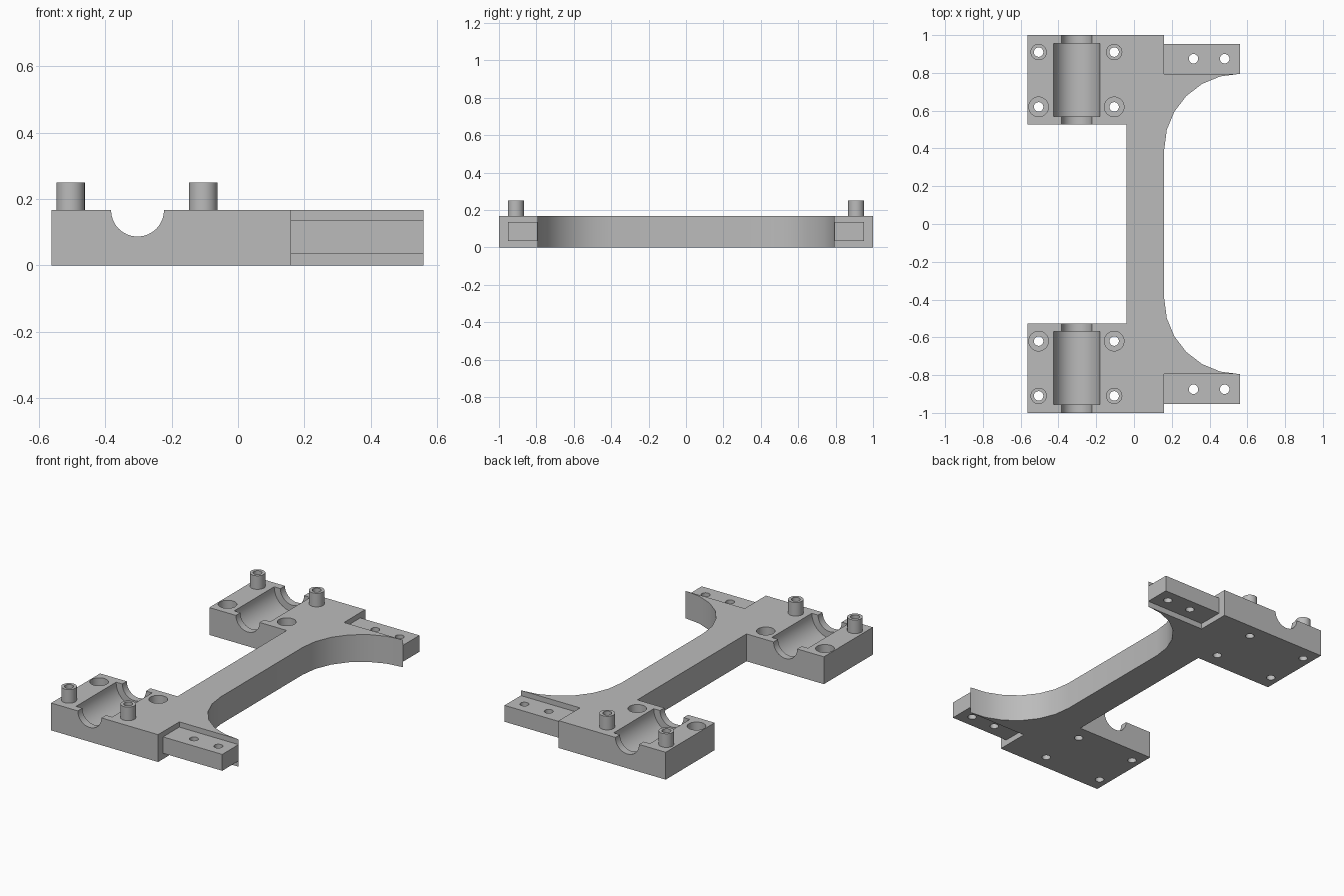
import bpy
import bmesh
from math import cos, sin, pi, radians

cube = bpy.data.objects.get("Cube")
if cube:
    bpy.data.objects.remove(cube, do_unlink=True)

grey = bpy.data.materials.new("plain grey")
grey.use_nodes = True
colour = (0.5, 0.5, 0.5, 1)
grey.diffuse_color = colour
grey.node_tree.nodes["Principled BSDF"].inputs["Base Color"].default_value = colour

TOP = 0.167          # plate thickness
ARM_Y = 0.795        # inner side of the arms
GROOVE_X = -0.303    # bearing axis
BOLT_X = (-0.505, -0.105)
PEG_Y, SOCKET_Y = 0.91, 0.62


def cylinder(name, centre, radius, length, along_y=False):
    bpy.ops.mesh.primitive_cylinder_add(
        vertices=32, radius=radius, depth=length, location=centre,
        rotation=(pi / 2 if along_y else 0, 0, 0))
    obj = bpy.context.object
    obj.name = name
    obj.data.materials.append(grey)
    return obj


def upright(name, x, y, radius, low, high):
    return cylinder(name, (x, y, (low + high) / 2), radius, high - low)


def prism(name, outline, low, high):
    bm = bmesh.new()
    face = bm.faces.new([bm.verts.new((x, y, low)) for x, y in outline])
    new = bmesh.ops.extrude_face_region(bm, geom=[face])["geom"]
    bmesh.ops.translate(bm, vec=(0, 0, high - low),
                        verts=[v for v in new if isinstance(v, bmesh.types.BMVert)])
    bmesh.ops.recalc_face_normals(bm, faces=bm.faces[:])
    mesh = bpy.data.meshes.new(name)
    bm.to_mesh(mesh)
    bm.free()
    mesh.materials.append(grey)
    obj = bpy.data.objects.new(name, mesh)
    bpy.context.collection.objects.link(obj)
    return obj


def cut(obj, cutters):
    """Subtract the cutters, then remove them."""
    for cutter in cutters:
        cutter.hide_render = True
        mod = obj.modifiers.new("cut", 'BOOLEAN')
        mod.operation = 'DIFFERENCE'
        mod.solver = 'EXACT'
        mod.object = cutter
    bpy.context.view_layer.update()
    graph = bpy.context.evaluated_depsgraph_get()
    mesh = bpy.data.meshes.new_from_object(obj.evaluated_get(graph))
    obj.modifiers.clear()
    obj.data = mesh
    for cutter in cutters:
        bpy.data.objects.remove(cutter, do_unlink=True)


def drill(x, y):
    return upright("drill", x, y, 0.025, -0.1, 0.4)


# Frame plate: two blocks, a bar and flared fillets
half = [(0.56 - 0.4 * cos(a), ARM_Y - 0.4 + 0.4 * sin(a))
        for a in (radians(15 * i) for i in range(7))]
half += [(0.16, ARM_Y), (0.16, 1), (-0.563, 1), (-0.563, 0.527), (-0.04, 0.527)]
frame = prism("frame_plate", half + [(x, -y) for x, y in reversed(half)], 0, TOP)

# Bearing grooves, bolt holes and sockets
cutters = []
for side in (1, -1):
    cutters.append(cylinder("groove", (GROOVE_X, side * 0.765, TOP), 0.08, 0.6, True))
    cutters.append(cylinder("bearing_seat", (GROOVE_X, side * 0.763, TOP), 0.122, 0.386, True))
    for x in BOLT_X:
        cutters.append(upright("socket", x, side * SOCKET_Y, 0.052, 0.08, 0.3))
        cutters += [drill(x, side * PEG_Y), drill(x, side * SOCKET_Y)]
cut(frame, cutters)
parts = [frame]

for side, label in ((-1, "front"), (1, "back")):
    # Drilled arm
    ys = sorted((side * ARM_Y, side * 0.952))
    arm = prism(label + "_arm", [(0.16, ys[0]), (0.56, ys[0]), (0.56, ys[1]), (0.16, ys[1])],
                0.035, 0.135)
    cut(arm, [drill(x, side * 0.875) for x in (0.315, 0.48)])
    parts.append(arm)
    # Hollow locating pegs
    for x, hand in zip(BOLT_X, ("right", "left")):
        peg = upright(f"{label}_{hand}_peg", x, side * PEG_Y, 0.043, TOP, 0.25)
        cut(peg, [drill(x, side * PEG_Y)])
        parts.append(peg)

# Smooth curved walls, keep edges sharp
bpy.ops.object.select_all(action='DESELECT')
for part in parts:
    part.select_set(True)
bpy.context.view_layer.objects.active = frame
bpy.ops.object.shade_smooth_by_angle(angle=radians(30))
